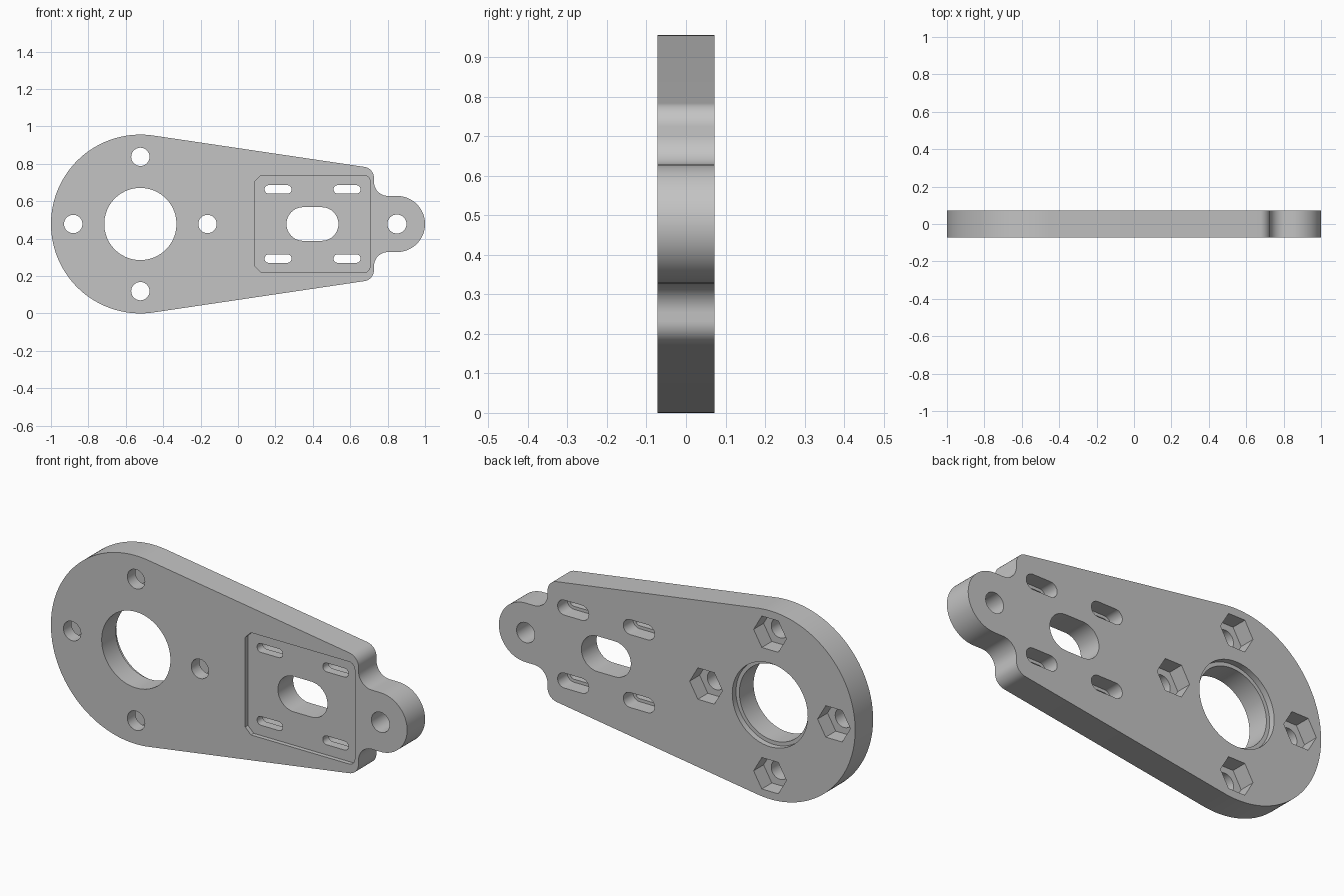
import bpy, bmesh
from math import sin, cos, pi, radians

if "Cube" in bpy.data.objects:
    bpy.data.objects.remove(bpy.data.objects["Cube"])

HALF = 0.072            # half the plate thickness
MID = 0.478             # height of the long axis
WHEEL_X = -0.522        # centre of the large round end

grey = bpy.data.materials.new("plain_grey")
grey.use_nodes = True
grey.diffuse_color = (0.55, 0.55, 0.55, 1)
grey.node_tree.nodes["Principled BSDF"].inputs["Base Color"].default_value = (0.55, 0.55, 0.55, 1)


def arc(cx, cz, r, start, end, steps):
    """Points (x, z) along an arc, angles in degrees."""
    angles = [radians(start + (end - start) * i / steps) for i in range(steps + 1)]
    return [(cx + r * cos(a), cz + r * sin(a)) for a in angles]


def circle(cx, cz, r, sides=48):
    return arc(cx, cz, r, 0, 360, sides)[:-1]


def slot(cx, cz, half_straight, r):
    return (arc(cx + half_straight, cz, r, -90, 90, 20)
            + arc(cx - half_straight, cz, r, 90, 270, 20))


def prism(name, profile, y0, y1):
    """Extrude an (x, z) profile from y0 to y1."""
    bm = bmesh.new()
    face = bm.faces.new([bm.verts.new((x, y0, z)) for x, z in profile])
    made = bmesh.ops.extrude_face_region(bm, geom=[face])["geom"]
    verts = [v for v in made if isinstance(v, bmesh.types.BMVert)]
    bmesh.ops.translate(bm, verts=verts, vec=(0, y1 - y0, 0))
    bmesh.ops.recalc_face_normals(bm, faces=bm.faces)
    mesh = bpy.data.meshes.new(name)
    bm.to_mesh(mesh)
    bm.free()
    mesh.materials.append(grey)
    ob = bpy.data.objects.new(name, mesh)
    bpy.context.collection.objects.link(ob)
    return ob


# Plate outline: round end, tapering edge, rounded corner, neck fillet, ear
taper = 81.6
upper = (arc(WHEEL_X, MID, MID, 180, taper, 48)
         + arc(0.667, 0.724, 0.06, taper, 0, 12)
         + arc(0.802, 0.703, 0.075, 180, 270, 14)
         + arc(0.85, MID, 0.15, 90, 0, 24))
lower = [(x, 2 * MID - z) for x, z in reversed(upper[1:-1])]
plate = prism("mounting_plate", upper + lower, -HALF, HALF)


def cut(profile, y0=-0.2, y1=0.2):
    """Remove an extruded profile from the plate."""
    cutter = prism("cutter", profile, y0, y1)
    cutter.hide_render = True
    mod = plate.modifiers.new("cut", "BOOLEAN")
    mod.operation = "DIFFERENCE"
    mod.solver = "EXACT"
    mod.object = cutter
    bpy.context.view_layer.objects.active = plate
    bpy.ops.object.modifier_apply(modifier=mod.name)
    bpy.data.objects.remove(cutter)


# Shallow front recess, bevelled corners on one side and round on the other
left, right, low, high, r = 0.091, 0.706, 0.219, 0.738, 0.032
cut(arc(right - r, high - r, r, 90, 0, 8) + arc(right - r, low + r, r, 0, -90, 8)
    + arc(left + r, low + r, r, -90, -180, 1) + arc(left + r, high - r, r, 180, 90, 1),
    -0.2, -HALF + 0.022)

# Large bore with a shallow step on the back
cut(circle(WHEEL_X, MID, 0.193, 72))
cut(circle(WHEEL_X, MID, 0.212, 72), HALF - 0.03, 0.2)

# Four bolt holes around the bore, each with a hexagonal nut pocket behind
for i in range(4):
    x = WHEEL_X + 0.359 * cos(i * pi / 2)
    z = MID + 0.359 * sin(i * pi / 2)
    cut(circle(x, z, 0.049, 32))
    cut(circle(x, z, 0.092, 6), HALF - 0.08, 0.2)

# Ear hole and central oblong opening
cut(circle(0.85, MID, 0.051, 32))
cut(slot(0.398, MID, 0.049, 0.09))

# Four adjusting slots, widened from the back
for x in (0.214, 0.583):
    for side in (-1, 1):
        z = MID + side * 0.185
        cut(slot(x, z, 0.0495, 0.0225))
        cut(slot(x, z, 0.0495, 0.038), -0.005, 0.2)

# Smooth curved walls, keep crisp rims
bpy.ops.object.select_all(action="DESELECT")
plate.select_set(True)
bpy.context.view_layer.objects.active = plate
bpy.ops.object.shade_smooth_by_angle(angle=radians(30))
